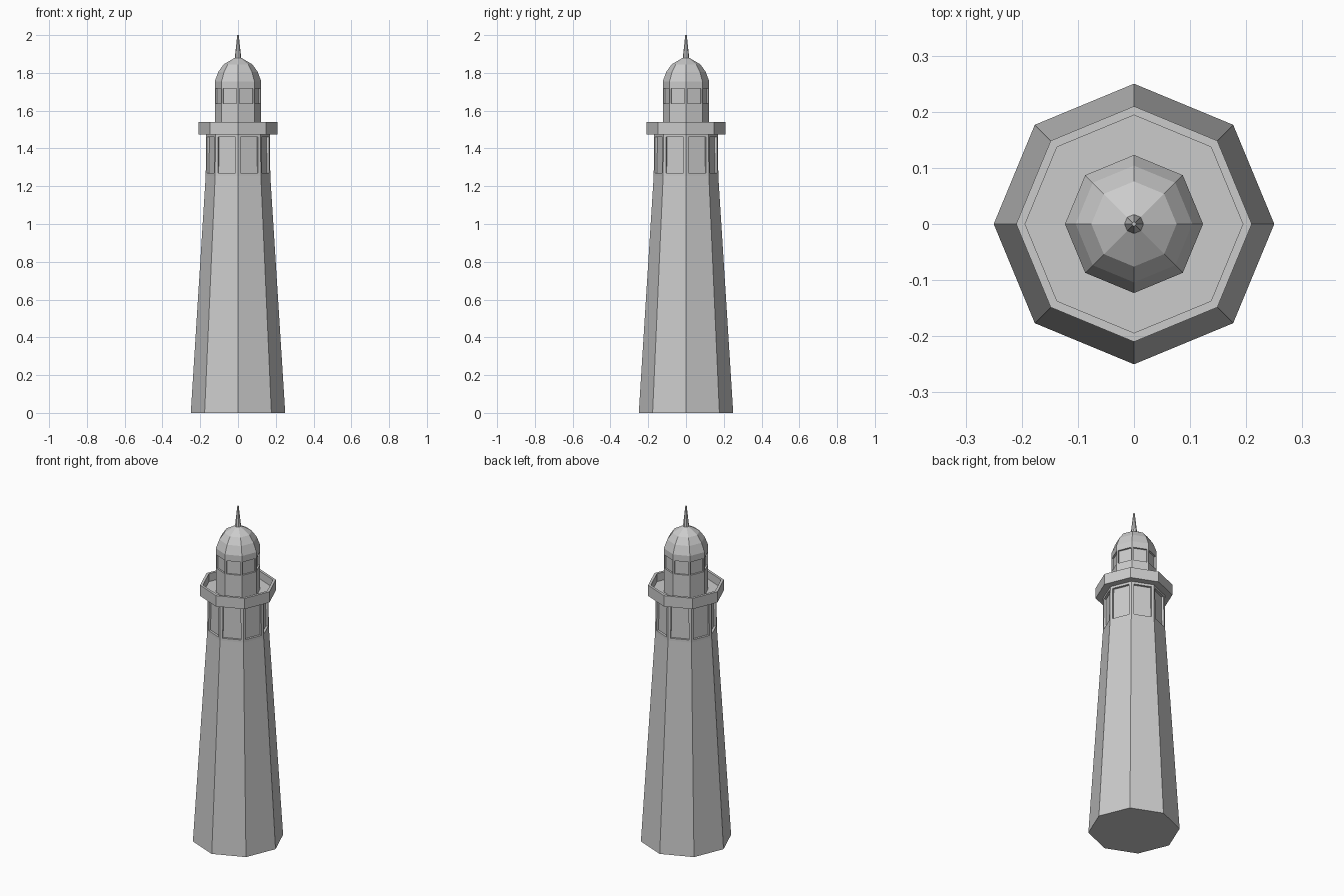
import bpy
import bmesh
from math import cos, sin, tau

cube = bpy.data.objects.get("Cube")
if cube:
    bpy.data.objects.remove(cube, do_unlink=True)

SIDES = 8

stone = bpy.data.materials.new("grey stone")
stone.use_nodes = True
GREY = (0.6, 0.6, 0.6, 1)
stone.diffuse_color = GREY
stone.node_tree.nodes["Principled BSDF"].inputs["Base Color"].default_value = GREY


def lathe(name, profile, window_band=None, frame=0.02, depth=0.012):
    """Octagonal solid from (radius, height) pairs; one band may get recessed windows."""
    bm = bmesh.new()
    rings = [[bm.verts.new((r * cos(tau * i / SIDES), r * sin(tau * i / SIDES), z))
              for i in range(SIDES)] for r, z in profile]
    bands = []
    for low, high in zip(rings, rings[1:]):
        bands.append([bm.faces.new((low[i], low[(i + 1) % SIDES],
                                    high[(i + 1) % SIDES], high[i]))
                      for i in range(SIDES)])
    bm.faces.new(rings[0][::-1])
    bm.faces.new(rings[-1])
    bm.normal_update()
    if window_band is not None:
        panes = bands[window_band]
        bmesh.ops.inset_individual(bm, faces=panes, thickness=frame)
        bm.normal_update()
        bmesh.ops.inset_individual(bm, faces=panes, thickness=0, depth=-depth)
    mesh = bpy.data.meshes.new(name)
    bm.to_mesh(mesh)
    bm.free()
    mesh.materials.append(stone)
    obj = bpy.data.objects.new(name, mesh)
    bpy.context.collection.objects.link(obj)
    return obj


# Tapered tower with a straight windowed storey on top
lathe("tower", [(0.25, 0), (0.171, 1.255), (0.169, 1.475)],
      window_band=1, frame=0.021, depth=0.013)

# Gallery with a low parapet around a sunken floor
lathe("gallery", [(0.21, 1.475), (0.21, 1.54), (0.194, 1.54), (0.194, 1.492)])

# Lantern room with small windows
lathe("lantern_room", [(0.123, 1.492), (0.123, 1.63), (0.123, 1.725), (0.123, 1.755)],
      window_band=1, frame=0.011, depth=0.01)

# Faceted dome and its spire
lathe("dome", [(0.123, 1.755), (0.104, 1.806), (0.076, 1.845), (0.017, 1.88)])
lathe("spire", [(0.017, 1.88), (0.004, 2)])
